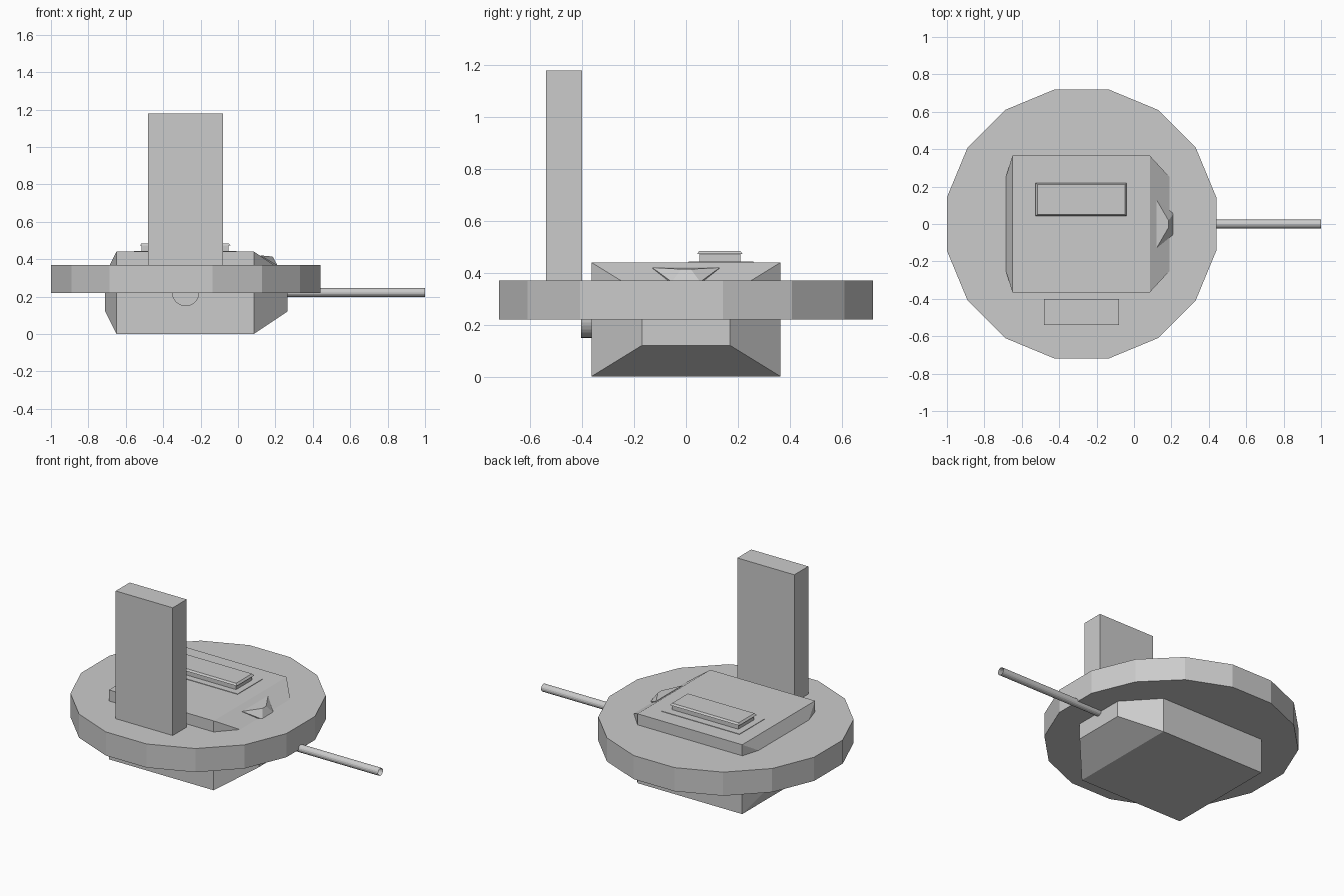
import bpy, bmesh, math
from mathutils import Matrix, Vector

cube = bpy.data.objects.get("Cube")
if cube:
    bpy.data.objects.remove(cube, do_unlink=True)

grey = bpy.data.materials.new("plain_grey")
grey.use_nodes = True
GREY = (0.6, 0.6, 0.6, 1)
grey.diffuse_color = GREY
grey.node_tree.nodes["Principled BSDF"].inputs["Base Color"].default_value = GREY

MID_X = -0.28


def finish(name, bm):
    bmesh.ops.recalc_face_normals(bm, faces=bm.faces[:])
    mesh = bpy.data.meshes.new(name)
    bm.to_mesh(mesh)
    bm.free()
    mesh.materials.append(grey)
    obj = bpy.data.objects.new(name, mesh)
    bpy.context.collection.objects.link(obj)
    return obj


def add_box(bm, lo, hi):
    lo, hi = Vector(lo), Vector(hi)
    mat = Matrix.Translation((lo + hi) / 2) @ Matrix.Diagonal((*(hi - lo), 1))
    return bmesh.ops.create_cube(bm, size=1, matrix=mat)["verts"]


def box(name, lo, hi):
    bm = bmesh.new()
    add_box(bm, lo, hi)
    return finish(name, bm)


def cylinder(name, center, radius, depth, sides, turn, capped=True):
    bm = bmesh.new()
    bmesh.ops.create_cone(bm, cap_ends=capped, segments=sides, radius1=radius,
                          radius2=radius, depth=depth,
                          matrix=Matrix.Translation(center) @ turn)
    return finish(name, bm)


# Wide sixteen-sided disc, flat sides square to the axes
cylinder("disc", (MID_X, 0, 0.295), 0.734, 0.15, 16,
         Matrix.Rotation(math.pi / 16, 4, 'Z'))

# Body block whose two ends taper to smaller flat faces
bm = bmesh.new()
add_box(bm, (-0.65, -0.365, 0), (0.085, 0.365, 0.44))
for side, reach in ((1, 0.18), (-1, 0.06)):
    end = next(f for f in bm.faces if f.normal.x * side > 0.9)
    new = bmesh.ops.extrude_discrete_faces(bm, faces=[end])["faces"][0]
    for v in new.verts:
        v.co.x += side * reach
        v.co.y *= 0.17 / 0.365
        v.co.z = 0.22 + (v.co.z - 0.22) * 0.1 / 0.22
    bm.normal_update()
finish("body", bm)

# Upright slab at the front
box("upright_slab", (-0.48, -0.54, 0.36), (-0.08, -0.40, 1.18))

# Hatch: thin surround, block and a slightly wider bevelled lip
box("hatch_surround", (-0.557, 0.009, 0.436), (-0.009, 0.26, 0.443))
box("hatch_block", (-0.515, 0.052, 0.43), (-0.05, 0.21, 0.475))
bm = bmesh.new()
lip = add_box(bm, (-0.526, 0.043, 0.472), (-0.039, 0.218, 0.484))
for v in lip:
    if v.co.z > 0.48:
        v.co.x += 0.01 if v.co.x < MID_X else -0.01
        v.co.y += 0.008 if v.co.y < 0.13 else -0.008
finish("hatch_lip", bm)

# Round boss on the front, partly covered by the disc
cylinder("front_boss", (MID_X, -0.365, 0.222), 0.073, 0.08, 32,
         Matrix.Rotation(math.pi / 2, 4, 'X'))

# Open tube pointing to the left side
cylinder("tube", (0.6, 0, 0.222), 0.024, 0.8, 16,
         Matrix.Rotation(math.pi / 2, 4, 'Y'), capped=False)

# Small faceted collar above the tube
bm = bmesh.new()
rings = []
for side in (1, -1):
    rings.append([bm.verts.new((x, side * y, z)) for x, y, z in
                  ((0.12, 0.13, 0.42), (0.185, 0.018, 0.414),
                   (0.212, 0.055, 0.365), (0.12, 0.1, 0.35))])
for i in range(4):
    j = (i + 1) % 4
    bm.faces.new((rings[0][i], rings[0][j], rings[1][j], rings[1][i]))
for a, b, c, d in rings:
    bm.faces.new((a, b, c))
    bm.faces.new((a, c, d))
finish("tube_collar", bm)
